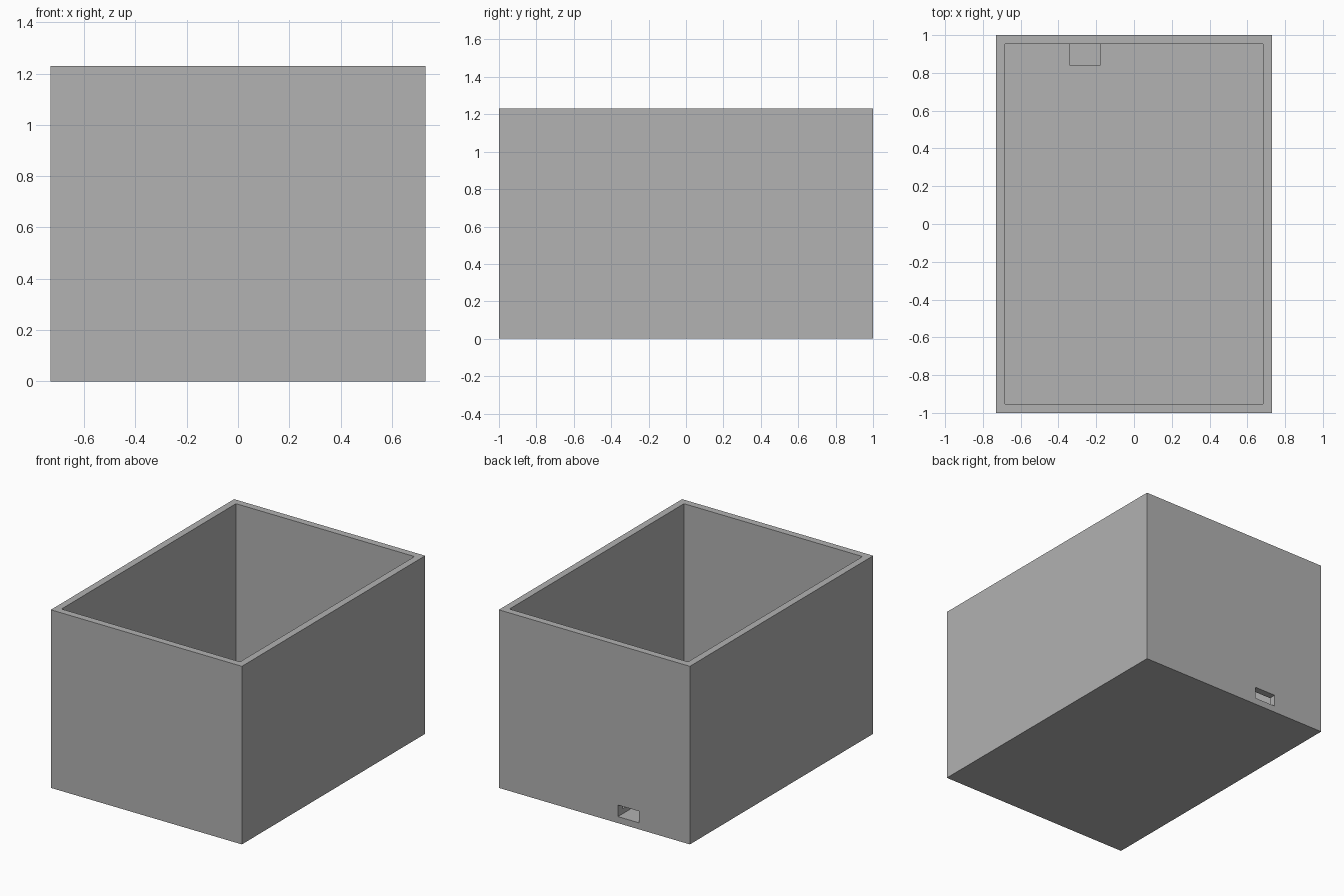
import bpy
import bmesh
from mathutils import Vector

default = bpy.data.objects.get("Cube")
if default:
    bpy.data.objects.remove(default, do_unlink=True)

# Overall dimensions
HALF_X, HALF_Y, HEIGHT = 0.73, 1.0, 1.23
WALL, FLOOR = 0.048, 0.08

GREY = (0.445, 0.445, 0.445, 1.0)
grey = bpy.data.materials.new("plain grey")
grey.use_nodes = True
grey.diffuse_color = GREY
grey.node_tree.nodes["Principled BSDF"].inputs["Base Color"].default_value = GREY


def box(name, low, high):
    """Flat-shaded box between two opposite corners."""
    low, high = Vector(low), Vector(high)
    bm = bmesh.new()
    bmesh.ops.create_cube(bm, size=1)
    bmesh.ops.scale(bm, vec=high - low, verts=bm.verts)
    bmesh.ops.translate(bm, vec=(low + high) / 2, verts=bm.verts)
    mesh = bpy.data.meshes.new(name)
    bm.to_mesh(mesh)
    bm.free()
    mesh.materials.append(grey)
    obj = bpy.data.objects.new(name, mesh)
    bpy.context.collection.objects.link(obj)
    return obj


def cut(target, cutter):
    """Subtract a hidden cutter from the target."""
    mod = target.modifiers.new(cutter.name, "BOOLEAN")
    mod.operation = "DIFFERENCE"
    mod.solver = "EXACT"
    mod.object = cutter
    cutter.hide_render = True
    cutter.hide_viewport = True
    cutter.display_type = "WIRE"


# Open-topped box
open_box = box("open_box", (-HALF_X, -HALF_Y, 0), (HALF_X, HALF_Y, HEIGHT))
cavity = box("cavity_cutter", (WALL - HALF_X, WALL - HALF_Y, FLOOR),
             (HALF_X - WALL, HALF_Y - WALL, HEIGHT + 0.2))

# Slot through the back wall, sunk a little into the floor
slot = box("slot_cutter", (-0.34, 0.84, 0.045), (-0.18, HALF_Y + 0.1, 0.125))

cut(open_box, cavity)
cut(open_box, slot)

# Bake the cuts and discard the helpers
bpy.context.view_layer.update()
graph = bpy.context.evaluated_depsgraph_get()
baked = bpy.data.meshes.new_from_object(open_box.evaluated_get(graph))
open_box.modifiers.clear()
open_box.data = baked
for helper in (cavity, slot):
    bpy.data.objects.remove(helper, do_unlink=True)
